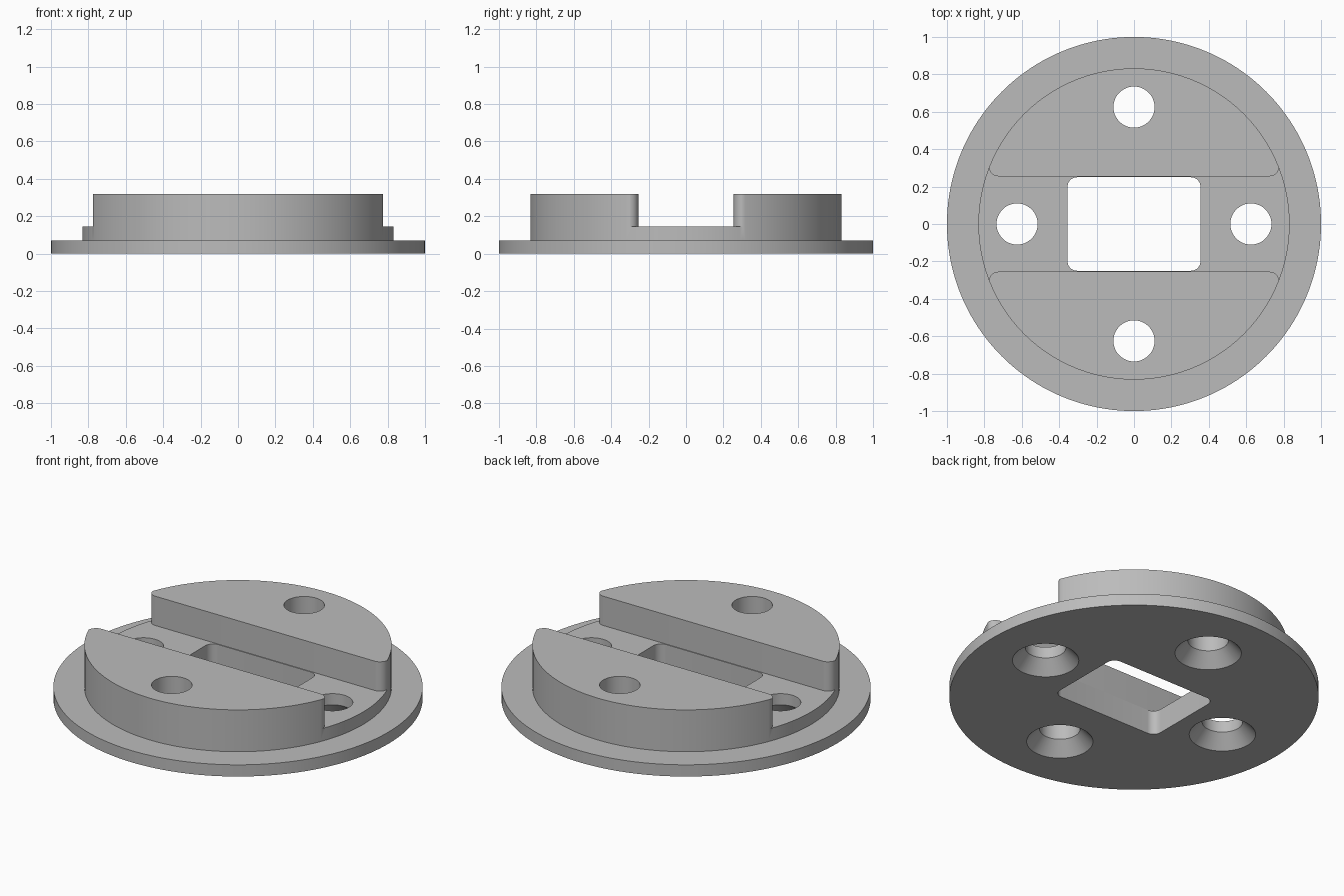
import bpy
import bmesh
from math import sin, cos, pi, radians

cube = bpy.data.objects.get("Cube")
if cube:
    bpy.data.objects.remove(cube, do_unlink=True)

grey = bpy.data.materials.new("plain grey")
grey.use_nodes = True
colour = (0.5, 0.5, 0.5, 1)
grey.diffuse_color = colour
grey.node_tree.nodes["Principled BSDF"].inputs["Base Color"].default_value = colour


def arc(cx, cy, r, start, end, steps):
    angles = [radians(start + (end - start) * i / steps) for i in range(steps + 1)]
    return [(cx + r * cos(a), cy + r * sin(a)) for a in angles]


def circle(r, steps, cx=0, cy=0):
    return arc(cx, cy, r, 0, 360, steps)[:-1]


def loft(name, sections):
    """Closed solid through (outline, height) sections with equal point counts."""
    bm = bmesh.new()
    rings = [[bm.verts.new((x, y, z)) for x, y in outline] for outline, z in sections]
    n = len(rings[0])
    for low, high in zip(rings, rings[1:]):
        for i in range(n):
            j = (i + 1) % n
            bm.faces.new((low[i], low[j], high[j], high[i]))
    bm.faces.new(rings[0][::-1])
    bm.faces.new(rings[-1])
    bmesh.ops.recalc_face_normals(bm, faces=bm.faces)
    mesh = bpy.data.meshes.new(name)
    bm.to_mesh(mesh)
    bm.free()
    mesh.materials.append(grey)
    obj = bpy.data.objects.new(name, mesh)
    bpy.context.collection.objects.link(obj)
    return obj


# Flange with a raised round boss
flange, boss = circle(1, 160), circle(0.832, 160)
body = loft("flanged_body", [(flange, 0), (flange, 0.07), (boss, 0.07), (boss, 0.32)])

# Cross slot, flaring at its ends to round the corners of the two cheeks
quarter = arc(0.725, 0.305, 0.05, 270, 360, 8) + [(1.1, 0.305)]
right_end = [(x, -y) for x, y in quarter] + quarter[::-1]
slot = right_end + [(-x, -y) for x, y in right_end]
cutters = [loft("slot_cutter", [(slot, 0.145), (slot, 0.5)])]

# Rounded rectangular window
window = []
for sx, sy, start in ((1, 1, 0), (-1, 1, 90), (-1, -1, 180), (1, -1, 270)):
    window += arc(sx * 0.305, sy * 0.2, 0.05, start, start + 90, 8)
cutters.append(loft("window_cutter", [(window, -0.1), (window, 0.5)]))

# Four screw holes, countersunk from below
for i in range(4):
    x, y = 0.625 * cos(i * pi / 2), 0.625 * sin(i * pi / 2)
    sections = [(0.28, -0.1), (0.18, 0), (0.11, 0.078), (0.11, 0.5)]
    cutters.append(loft("screw_hole_cutter", [(circle(r, 48, x, y), z) for r, z in sections]))

# Cut the body, then drop the cutters
bpy.context.view_layer.objects.active = body
body.select_set(True)
for cutter in cutters:
    cutter.hide_render = True
    mod = body.modifiers.new("cut", "BOOLEAN")
    mod.operation = "DIFFERENCE"
    mod.solver = "EXACT"
    mod.object = cutter
    bpy.ops.object.modifier_apply(modifier=mod.name)
    bpy.data.objects.remove(cutter, do_unlink=True)

bpy.ops.object.shade_smooth_by_angle(angle=radians(30))
